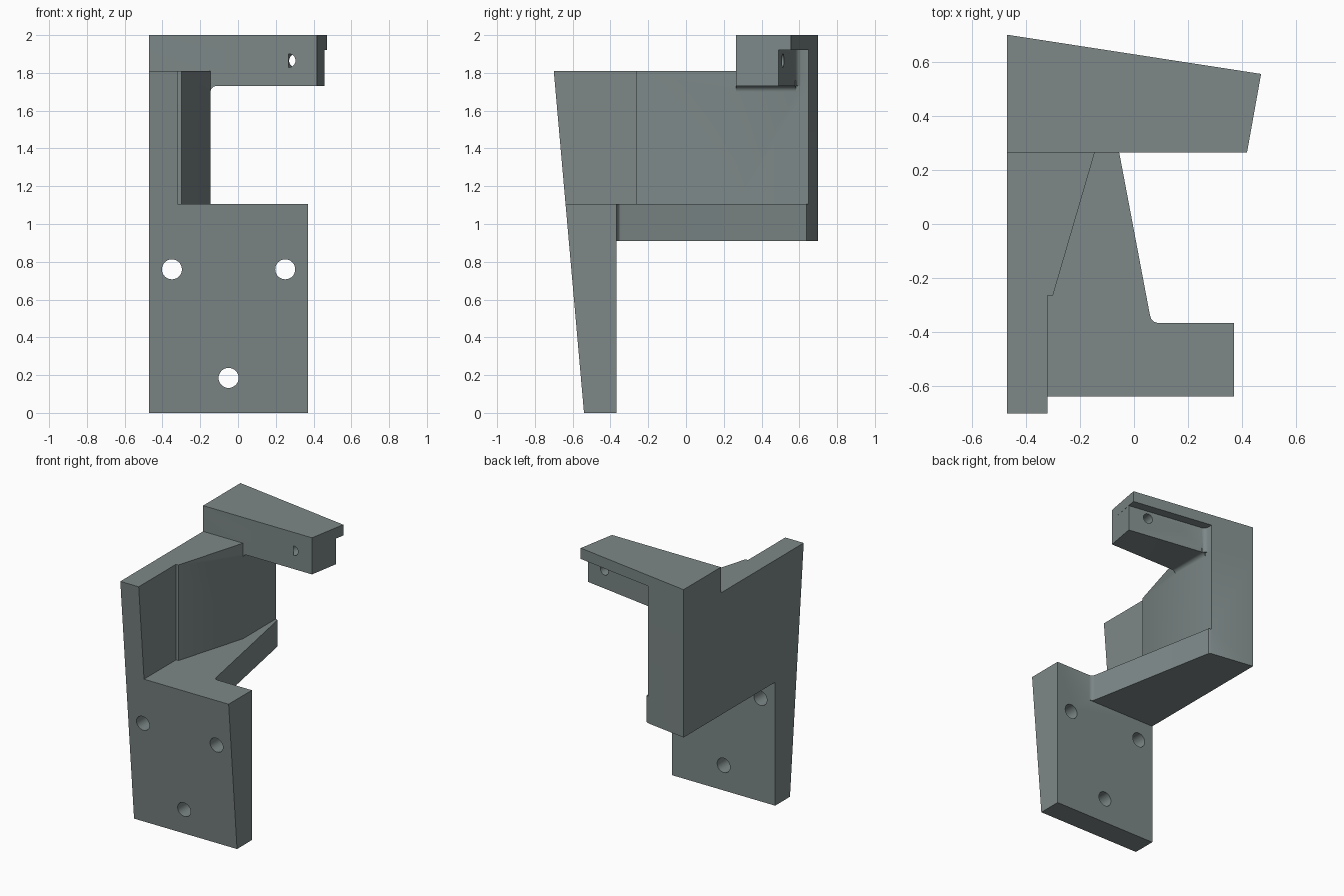
import bpy, bmesh, math
from mathutils import Vector, Matrix

if "Cube" in bpy.data.objects:
    bpy.data.objects.remove(bpy.data.objects["Cube"])

grey = bpy.data.materials.new("slate grey")
grey.diffuse_color = (0.205, 0.245, 0.245, 1)
grey.use_nodes = True
grey.node_tree.nodes["Principled BSDF"].inputs["Base Color"].default_value = grey.diffuse_color


def finish(name, bm):
    bmesh.ops.recalc_face_normals(bm, faces=bm.faces)
    me = bpy.data.meshes.new(name)
    bm.to_mesh(me)
    bm.free()
    me.materials.append(grey)
    ob = bpy.data.objects.new(name, me)
    bpy.context.collection.objects.link(ob)
    return ob


def prism(name, pts, lo, hi, axis="z"):
    """Extrude an outline: (x, y) along z, or (x, z) along y."""
    bm = bmesh.new()
    place = (lambda a, b, h: (a, b, h)) if axis == "z" else (lambda a, b, h: (a, h, b))
    face = bm.faces.new([bm.verts.new(place(a, b, lo)) for a, b in pts])
    ext = bmesh.ops.extrude_face_region(bm, geom=[face])["geom"]
    step = Vector(place(0, 0, hi - lo))
    bmesh.ops.translate(bm, vec=step, verts=[v for v in ext if isinstance(v, bmesh.types.BMVert)])
    return finish(name, bm)


def bore(name, start, direction, length, radius, sides=32):
    """Cutter running from a start point along a direction."""
    d = Vector(direction).normalized()
    side = d.cross(Vector((0, 0, 1))).normalized()
    bm = bmesh.new()
    bmesh.ops.create_cone(bm, cap_ends=True, segments=sides, radius1=radius,
                          radius2=radius, depth=length)
    # local y becomes world z, so hexagons stand on a point
    rot = Matrix((side, Vector((0, 0, 1)), d)).transposed().to_4x4()
    bm.transform(Matrix.Translation(Vector(start) + d * length / 2) @ rot)
    return finish(name, bm)


def combine(target, other, operation):
    mod = target.modifiers.new("combine", "BOOLEAN")
    mod.operation, mod.solver, mod.object = operation, "EXACT", other
    bpy.context.view_layer.objects.active = target
    bpy.ops.object.modifier_apply(modifier=mod.name)
    bpy.data.objects.remove(other, do_unlink=True)


def lean_front(ob):
    """Front faces lean forward with height."""
    for v in ob.data.vertices:
        if v.co.y < -0.5:
            v.co.y = -0.54 - 0.16 * v.co.z / 1.81


def back(x):
    return 0.70 - 0.1543 * (x + 0.47)


L, W = -0.47, -0.145

# Tall side wall with tapering inner face and rear column
bracket = prism("bracket", [(L, -0.7), (-0.32, -0.7), (-0.32, -0.265), (-0.30, -0.265),
                            (W, 0.265), (W, back(W)), (L, back(L))], 0.91, 1.81)
lean_front(bracket)

# Front mounting plate
plate = prism("mounting_plate", [(L, -0.6), (0.37, -0.6), (0.37, -0.367), (L, -0.367)], 0, 1.105)
lean_front(plate)

# Horizontal arm with rounded inner corner
arm = prism("arm", [(L, -0.45), (0.09, -0.45), (0.09, -0.367), (0.075, -0.362), (0.064, -0.352),
                    (0.059, -0.337), (-0.122, 0.62), (-0.126, 0.638), (W, back(W)),
                    (L, back(L))], 0.91, 1.105)

# Holder block below the lip, with stepped-in back
block = prism("holder_block", [(L, 0.265), (0.418, 0.265), (0.457, 0.49), (-0.115, 0.578),
                               (-0.128, 0.583), (-0.139, 0.594), (W, 0.61),
                               (W, back(W)), (L, back(L))], 1.73, 1.92)

# Full-depth top lip
lip = prism("top_lip", [(L, 0.265), (0.418, 0.265), (0.47, back(0.47)), (L, back(L))], 1.92, 2.0)

# Fillet where the block meets the column
arc = [(W + 0.03 - 0.03 * math.cos(t * math.pi / 12), 1.70 + 0.03 * math.sin(t * math.pi / 12))
       for t in range(7)]
fillet = prism("fillet", arc + [(W + 0.03, 1.76), (W - 0.02, 1.76), (W - 0.02, 1.70)],
               0.265, 0.582, "y")

for part in (plate, arm, block, lip, fillet):
    combine(bracket, part, "UNION")

# Screw holes in the plate
for x, z in ((-0.35, 0.76), (0.25, 0.76), (-0.05, 0.185)):
    combine(bracket, bore("screw_hole", (x, -0.9, z), (0, 1, 0), 0.7, 0.053), "DIFFERENCE")

# Angled nut pockets and bolt holes in the holder block
d = Vector((0.1525, 0.988, 0))
for x in (0.018, 0.268):
    p = Vector((x, 0.265, 1.865))
    combine(bracket, bore("nut_pocket", p - d * 0.1, d, 0.3, 0.112, 6), "DIFFERENCE")
    combine(bracket, bore("bolt_hole", p, d, 0.6, 0.036), "DIFFERENCE")

# Smooth the round bores, keep hard edges
bpy.ops.object.select_all(action="DESELECT")
bracket.select_set(True)
bpy.context.view_layer.objects.active = bracket
bpy.ops.object.shade_smooth_by_angle(angle=math.radians(25))
